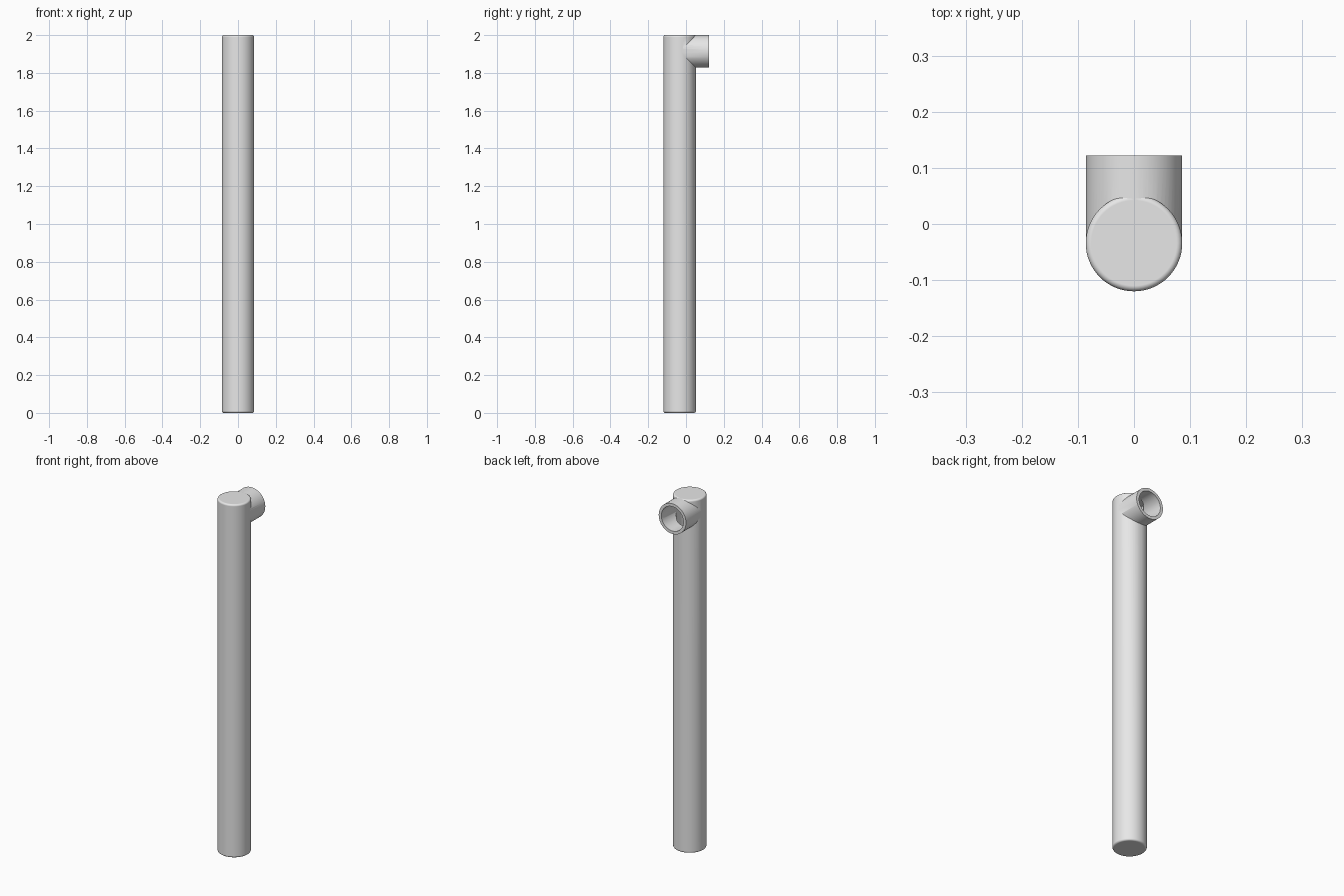
import bpy
import bmesh
from math import radians
from mathutils import Matrix, Vector

cube = bpy.data.objects.get("Cube")
if cube:
    bpy.data.objects.remove(cube, do_unlink=True)

AXIS_Y = -0.034      # post axis
BRANCH_Z = 1.914     # branch axis
RADIUS = 0.086
BORE = 0.070

grey = bpy.data.materials.new("plain grey")
grey.use_nodes = True
grey.diffuse_color = (0.8, 0.8, 0.8, 1)
grey.node_tree.nodes["Principled BSDF"].inputs["Base Color"].default_value = (0.8, 0.8, 0.8, 1)


def tube(name, radius, start, end, rounding=0.0):
    """Cylinder between two points, with optionally rounded rims."""
    start, end = Vector(start), Vector(end)
    axis = end - start
    turn = Vector((0, 0, 1)).rotation_difference(axis).to_matrix().to_4x4()
    bm = bmesh.new()
    bmesh.ops.create_cone(bm, cap_ends=True, segments=64, radius1=radius,
                          radius2=radius, depth=axis.length)
    if rounding:
        rims = [e for e in bm.edges if abs(e.verts[0].co.z - e.verts[1].co.z) < 1e-5]
        bmesh.ops.bevel(bm, geom=rims, offset=rounding, segments=4,
                        profile=0.5, affect='EDGES')
    bm.transform(Matrix.Translation((start + end) / 2) @ turn)
    mesh = bpy.data.meshes.new(name)
    bm.to_mesh(mesh)
    bm.free()
    mesh.materials.append(grey)
    obj = bpy.data.objects.new(name, mesh)
    bpy.context.collection.objects.link(obj)
    return obj


def combine(target, tool, operation):
    """Apply a boolean and discard the tool."""
    mod = target.modifiers.new(operation.lower(), 'BOOLEAN')
    mod.operation, mod.object, mod.solver = operation, tool, 'EXACT'
    bpy.context.view_layer.objects.active = target
    bpy.ops.object.modifier_apply(modifier=mod.name)
    bpy.data.objects.remove(tool, do_unlink=True)


# Upright post with softly rounded ends
post = tube("post_with_side_outlet", RADIUS, (0, AXIS_Y, 0), (0, AXIS_Y, 2), 0.01)

# Short side outlet at the top of the back
outlet = tube("side_outlet", RADIUS - 0.0005, (0, AXIS_Y, BRANCH_Z), (0, 0.122, BRANCH_Z))
combine(post, outlet, 'UNION')

# Hollow inside, open through the outlet
hollow = tube("post_hollow", BORE, (0, AXIS_Y, 0.02), (0, AXIS_Y, 1.985))
bore = tube("outlet_bore", BORE - 0.001, (0, AXIS_Y, BRANCH_Z), (0, 0.15, BRANCH_Z))
combine(hollow, bore, 'UNION')
combine(post, hollow, 'DIFFERENCE')

# Smooth walls, crisp rim and joint
bpy.ops.object.select_all(action='DESELECT')
post.select_set(True)
bpy.context.view_layer.objects.active = post
bpy.ops.object.shade_smooth_by_angle(angle=radians(30))
weighted = post.modifiers.new("weighted normals", 'WEIGHTED_NORMAL')
weighted.keep_sharp = True
